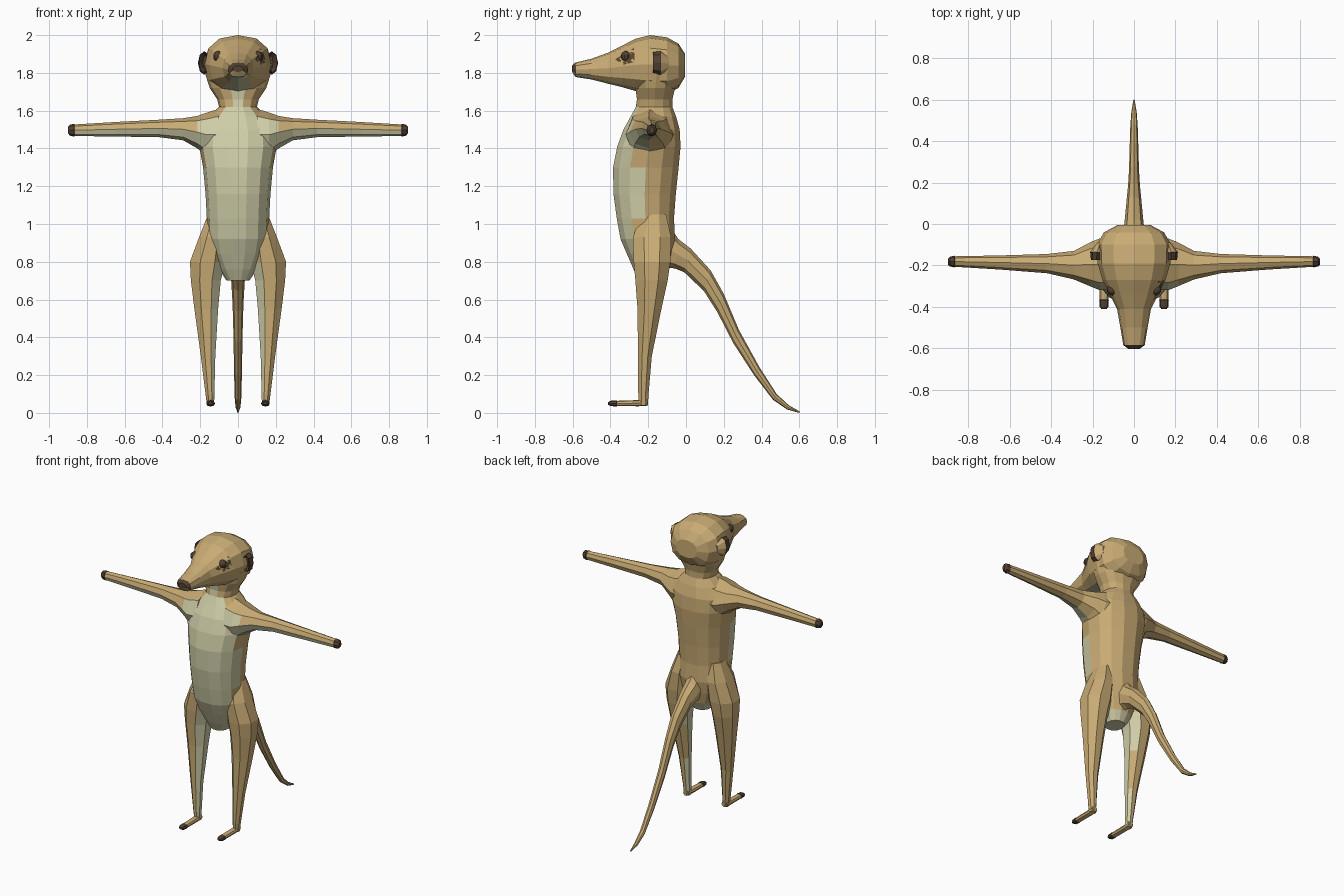
import bpy, bmesh, math
from mathutils import Vector
from mathutils.bvhtree import BVHTree

if "Cube" in bpy.data.objects:
    bpy.data.objects.remove(bpy.data.objects["Cube"])


def material(name, srgb):
    m = bpy.data.materials.new(name)
    m.diffuse_color = [(c / 255) ** 2.2 for c in srgb] + [1]
    m.use_nodes = True
    m.node_tree.nodes["Principled BSDF"].inputs["Base Color"].default_value = m.diffuse_color
    return m


FUR, CREAM, DARK, PATCH = range(4)
MATS = [material("tan_fur", (200, 170, 116)), material("cream_belly", (206, 204, 166)),
        material("dark_tips", (82, 66, 54)), material("eye_patch_brown", (92, 72, 50))]


def finish(name, bm, rule, mirror=False):
    """Colour faces by rule(centre, normal) and create the object."""
    bmesh.ops.recalc_face_normals(bm, faces=bm.faces)
    for f in bm.faces:
        f.material_index = rule(f.calc_center_median(), f.normal)
    me = bpy.data.meshes.new(name)
    bm.to_mesh(me)
    ob = bpy.data.objects.new(name, me)
    bpy.context.collection.objects.link(ob)
    for m in MATS:
        me.materials.append(m)
    if mirror:
        ob.modifiers.new("mirror", 'MIRROR')
    return ob


def loft(sections, u, n=8, power=1.0, phase=0.0):
    """Skin rings; each section is (point a, point b, half width along u)."""
    bm = bmesh.new()
    u = Vector(u)
    shape = lambda t: math.copysign(abs(t) ** power, t)
    rings = []
    for a, b, w in sections:
        a, b = Vector(a), Vector(b)
        angles = [2 * math.pi * (i + phase) / n for i in range(n)]
        rings.append([bm.verts.new((a + b) / 2 + u * w * shape(math.cos(t))
                                   + (a - b) / 2 * shape(math.sin(t))) for t in angles])
    for r, s in zip(rings, rings[1:]):
        for i in range(n):
            bm.faces.new((r[i], r[(i + 1) % n], s[(i + 1) % n], s[i]))
    bm.faces.new(rings[0])
    bm.faces.new(rings[-1])
    return bm


X, Y = (1, 0, 0), (0, 1, 0)

# Torso and neck: z, front y, back y, half width
body = [(.70, -.25, -.12, .06), (.76, -.28, -.09, .10), (.84, -.315, -.07, .14),
        (.92, -.35, -.055, .16), (1.03, -.37, -.06, .165), (1.16, -.388, -.05, .172),
        (1.30, -.39, -.035, .185), (1.41, -.368, -.025, .205), (1.50, -.335, -.03, .20),
        (1.57, -.295, -.05, .15), (1.62, -.268, -.07, .10), (1.66, -.262, -.07, .11),
        (1.72, -.27, -.055, .15), (1.80, -.28, -.03, .175)]
finish("torso", loft([((0, yb, z), (0, yf, z), w) for z, yf, yb, w in body], X, 14, .9),
       lambda c, n: CREAM if c.y < -.255 or c.z < .73 else FUR)

# Head: y, bottom z, top z, half width
skull = [(-.603, 1.805, 1.838, .028), (-.585, 1.778, 1.855, .052), (-.50, 1.765, 1.875, .066),
         (-.41, 1.742, 1.908, .082), (-.34, 1.725, 1.943, .118), (-.27, 1.705, 1.98, .152),
         (-.19, 1.69, 2.0, .176), (-.10, 1.69, 1.988, .18), (-.04, 1.72, 1.955, .145),
         (-.005, 1.78, 1.90, .08)]
head = loft([((0, y, zt), (0, y, zb), w) for y, zb, zt, w in skull], X, 12, .85)
head_tree = BVHTree.FromBMesh(head)
finish("head", head, lambda c, n: DARK if c.y < -.585 and c.z > 1.80 else
       CREAM if n.z < -.75 and c.y < -.2 else FUR)

# Eye patches laid over the side of the head
bm = bmesh.new()
quad = [Vector(p) for p in ((-.375, 1.872), (-.335, 1.842), (-.272, 1.858), (-.275, 1.932))]
N = 6
grid = []
for i in range(N + 1):
    for j in range(N + 1):
        s, t = i / N, j / N
        p = quad[0].lerp(quad[1], s).lerp(quad[3].lerp(quad[2], s), t)
        hit, nor, _, _ = head_tree.ray_cast(Vector((1, p.x, p.y)), Vector((-1, 0, 0)))
        if nor.x < 0:
            nor = -nor
        grid.append(bm.verts.new(hit + nor * .005))
for i in range(N):
    for j in range(N):
        k = i * (N + 1) + j
        bm.faces.new((grid[k], grid[k + 1], grid[k + N + 2], grid[k + N + 1]))
finish("eye_patch", bm, lambda c, n: PATCH, True)

# Eyeballs
hit = head_tree.ray_cast(Vector((1, -.318, 1.888)), Vector((-1, 0, 0)))[0]
bm = bmesh.new()
bmesh.ops.create_uvsphere(bm, u_segments=10, v_segments=7, radius=.028)
bmesh.ops.translate(bm, verts=bm.verts, vec=hit - Vector((.012, 0, 0)))
finish("eyeball", bm, lambda c, n: DARK, True)

# Ears: dark hollow at the front, fur behind
ear = [(-.15, 1.82, 1.89, .172, .014), (-.175, 1.80, 1.91, .182, .026),
       (-.135, 1.79, 1.915, .178, .034), (-.09, 1.82, 1.88, .165, .012)]
finish("ear", loft([((x, y, zt), (x, y, zb), w) for y, zb, zt, x, w in ear], X, 8),
       lambda c, n: DARK if c.y < -.145 else FUR, True)

# Arms: x, bottom z, top z, front y, back y
arm = [(.10, 1.34, 1.61, -.32, -.06), (.165, 1.355, 1.59, -.32, -.07),
       (.215, 1.40, 1.572, -.30, -.09), (.29, 1.443, 1.56, -.268, -.13),
       (.42, 1.46, 1.552, -.238, -.145), (.65, 1.463, 1.54, -.22, -.152),
       (.865, 1.466, 1.527, -.207, -.156), (.868, 1.463, 1.53, -.21, -.153),
       (.89, 1.468, 1.526, -.205, -.158), (.90, 1.48, 1.515, -.195, -.168)]
finish("arm", loft([((x, (yf + yb) / 2, zt), (x, (yf + yb) / 2, zb), (yb - yf) / 2)
                    for x, zb, zt, yf, yb in arm], Y, 8),
       lambda c, n: DARK if c.x > .866 else
       CREAM if n.z < -.1 and n.y < .1 or (c.x < .2 and n.y < -.5) else FUR, True)

# Legs: z, front y, back y, inner x, outer x
leg = [(1.05, -.24, -.10, .06, .163), (.93, -.29, -.07, .06, .212), (.80, -.285, -.075, .06, .262),
       (.70, -.275, -.09, .085, .256), (.55, -.262, -.125, .10, .236),
       (.30, -.257, -.178, .117, .20), (.10, -.255, -.196, .123, .174),
       (.04, -.25, -.20, .125, .166)]
finish("leg", loft([(((a + b) / 2, yb, z), ((a + b) / 2, yf, z), (b - a) / 2)
                    for z, yf, yb, a, b in leg], X, 8, 1, .5),
       lambda c, n: CREAM if n.x < -.7 and c.z < .78 else FUR, True)

# Feet with dark toes: y, bottom z, top z, half width
foot = [(-.205, .038, .075, .02), (-.25, .035, .068, .021), (-.365, .036, .064, .021),
        (-.368, .034, .067, .023), (-.40, .036, .064, .021), (-.412, .043, .057, .012)]
finish("foot", loft([((.145, y, zt), (.145, y, zb), w) for y, zb, zt, w in foot], X, 8, .85),
       lambda c, n: DARK if c.y < -.366 else FUR, True)

# Tail: top y, top z, bottom y, bottom z, half width
tail = [(-.08, .98, -.12, .77, .06), (-.04, .92, -.06, .765, .055), (.025, .87, -.01, .745, .046),
        (.13, .755, .095, .645, .036), (.20, .63, .165, .535, .029), (.28, .44, .25, .37, .024),
        (.39, .24, .36, .20, .021), (.48, .10, .46, .07, .018), (.545, .04, .535, .018, .013),
        (.602, .008, .60, .0, .003)]
finish("tail", loft([((0, ya, za), (0, yb, zb), w) for ya, za, yb, zb, w in tail], X, 8),
       lambda c, n: FUR)
